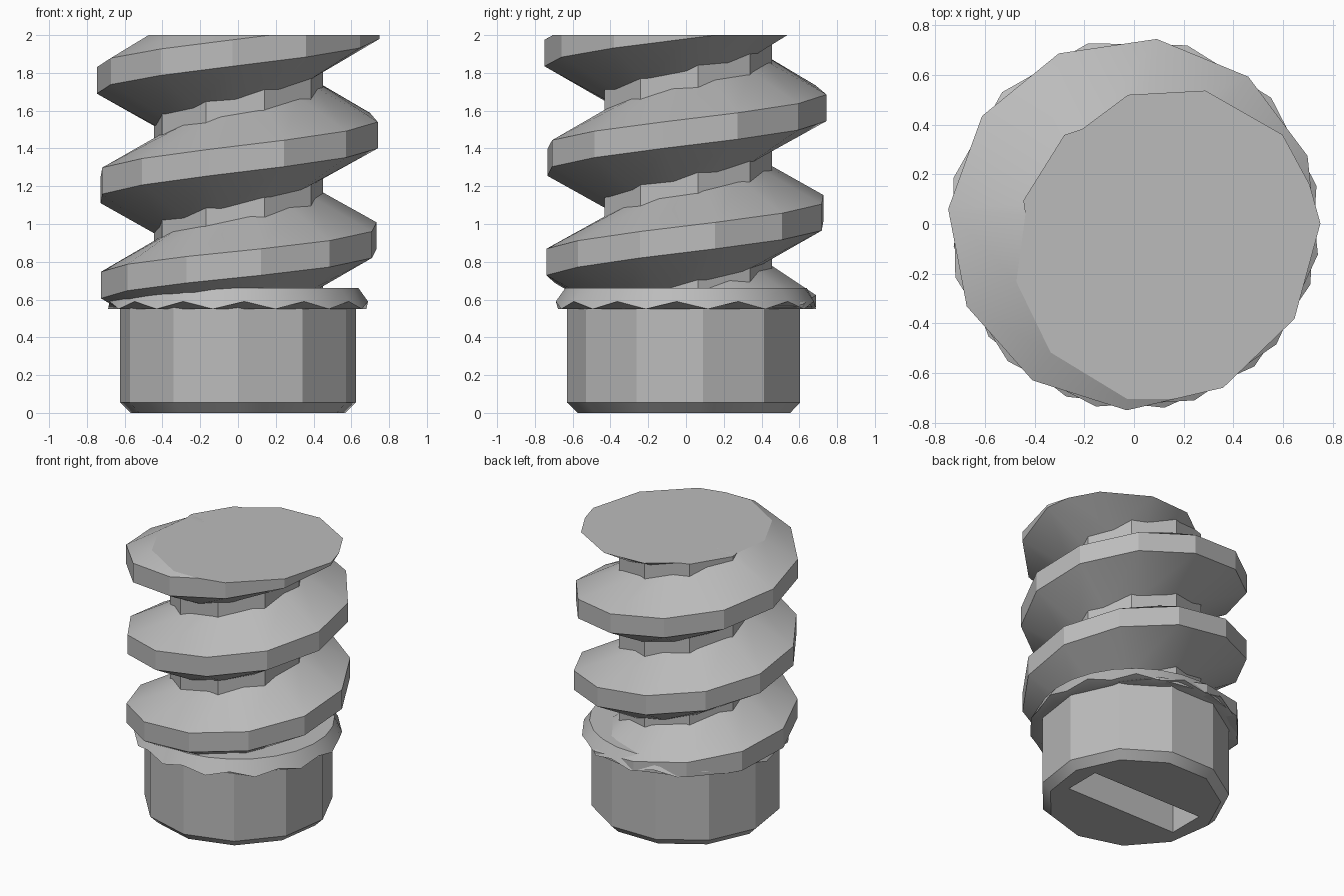
import bpy, bmesh
from math import radians, cos, sin

if "Cube" in bpy.data.objects:
    bpy.data.objects.remove(bpy.data.objects["Cube"])

# One plain grey
grey = bpy.data.materials.new("plain_grey")
grey.use_nodes = True
colour = (0.5, 0.5, 0.5, 1)
grey.diffuse_color = colour
grey.node_tree.nodes["Principled BSDF"].inputs["Base Color"].default_value = colour


def finish(name, bm):
    bmesh.ops.recalc_face_normals(bm, faces=bm.faces)
    mesh = bpy.data.meshes.new(name)
    bm.to_mesh(mesh)
    bm.free()
    mesh.materials.append(grey)
    ob = bpy.data.objects.new(name, mesh)
    bpy.context.collection.objects.link(ob)
    return ob


def polar(r, degrees, z):
    a = radians(degrees)
    return (r * cos(a), r * sin(a), z)


def bridge(bm, a, b):
    for i in range(len(a)):
        j = (i + 1) % len(a)
        bm.faces.new((a[i], a[j], b[j], b[i]))


def lathe(name, profile, sides, start):
    bm = bmesh.new()
    rings = [[bm.verts.new(polar(r, start + 360 * i / sides, z)) for i in range(sides)]
             for r, z in profile]
    for a, b in zip(rings, rings[1:]):
        bridge(bm, a, b)
    bm.faces.new(rings[0])
    bm.faces.new(rings[-1])
    return finish(name, bm)


# Eleven-sided base with a chamfered foot
base = lathe("base", [(0.575, 0), (0.63, 0.055), (0.63, 0.57)], 11, -90)

# Blind driver slot cut into the underside
bm = bmesh.new()
bmesh.ops.create_cube(bm, size=1)
bmesh.ops.scale(bm, vec=(0.9, 0.27, 0.8), verts=bm.verts)
cutter = finish("slot_cutter", bm)
cutter.hide_render = True
mod = base.modifiers.new("slot", "BOOLEAN")
mod.operation = "DIFFERENCE"
mod.solver = "EXACT"
mod.object = cutter
bpy.context.view_layer.objects.active = base
bpy.ops.object.modifier_apply(modifier=mod.name)
bpy.data.objects.remove(cutter)

# Nine-sided core inside the thread
core = lathe("core", [(0.455, 0.5), (0.455, 2)], 9, -72)

# Collar with a zigzag lower edge
bm = bmesh.new()
count = 26
low, zigzag, top = [], [], []
for i in range(count):
    a = -101 + 360 * i / count
    low.append(bm.verts.new(polar(0.62, a, 0.55)))
    zigzag.append(bm.verts.new(polar(0.69, a, 0.59 if i % 2 else 0.55)))
    top.append(bm.verts.new(polar(0.64, a, 0.66)))
bridge(bm, low, zigzag)
bridge(bm, zigzag, top)
bm.faces.new(low)
bm.faces.new(top)
collar = finish("collar", bm)

# Helical thread: a trapezoid section swept up the core
PITCH, STEP = 0.565, 30.8
bm = bmesh.new()
rows = []
for k in range(-5, 41):
    a = 94.6 + STEP * k
    ease = min(1, max(0, (300 - a) / 200))
    z = 0.355 + PITCH * a / 360 + 0.05 * ease
    crest = 0.75 - 0.06 * ease ** 2
    section = [(0.3, -0.25), (0.42, -0.25), (crest, -0.07),
               (crest, 0.07), (0.42, 0.25), (0.3, 0.25)]
    rows.append([bm.verts.new(polar(r, a, z + dz)) for r, dz in section])
for a, b in zip(rows, rows[1:]):
    bridge(bm, a, b)
bm.faces.new(rows[0])
bm.faces.new(rows[-1])
bmesh.ops.recalc_face_normals(bm, faces=bm.faces)

# Trim the thread flat at both ends and cap the cuts
for height, direction in ((0.56, -1), (2, 1)):
    cut = bmesh.ops.bisect_plane(
        bm, geom=bm.verts[:] + bm.edges[:] + bm.faces[:],
        plane_co=(0, 0, height), plane_no=(0, 0, direction), clear_outer=True)
    edges = [e for e in cut["geom_cut"] if isinstance(e, bmesh.types.BMEdge)]
    bmesh.ops.triangle_fill(bm, edges=edges, use_beauty=True)
thread = finish("thread", bm)

# Smooth flanks, crisp corners
bpy.ops.object.select_all(action="DESELECT")
for ob in (base, core, collar, thread):
    ob.select_set(True)
bpy.context.view_layer.objects.active = thread
bpy.ops.object.shade_smooth_by_angle(angle=radians(25))
